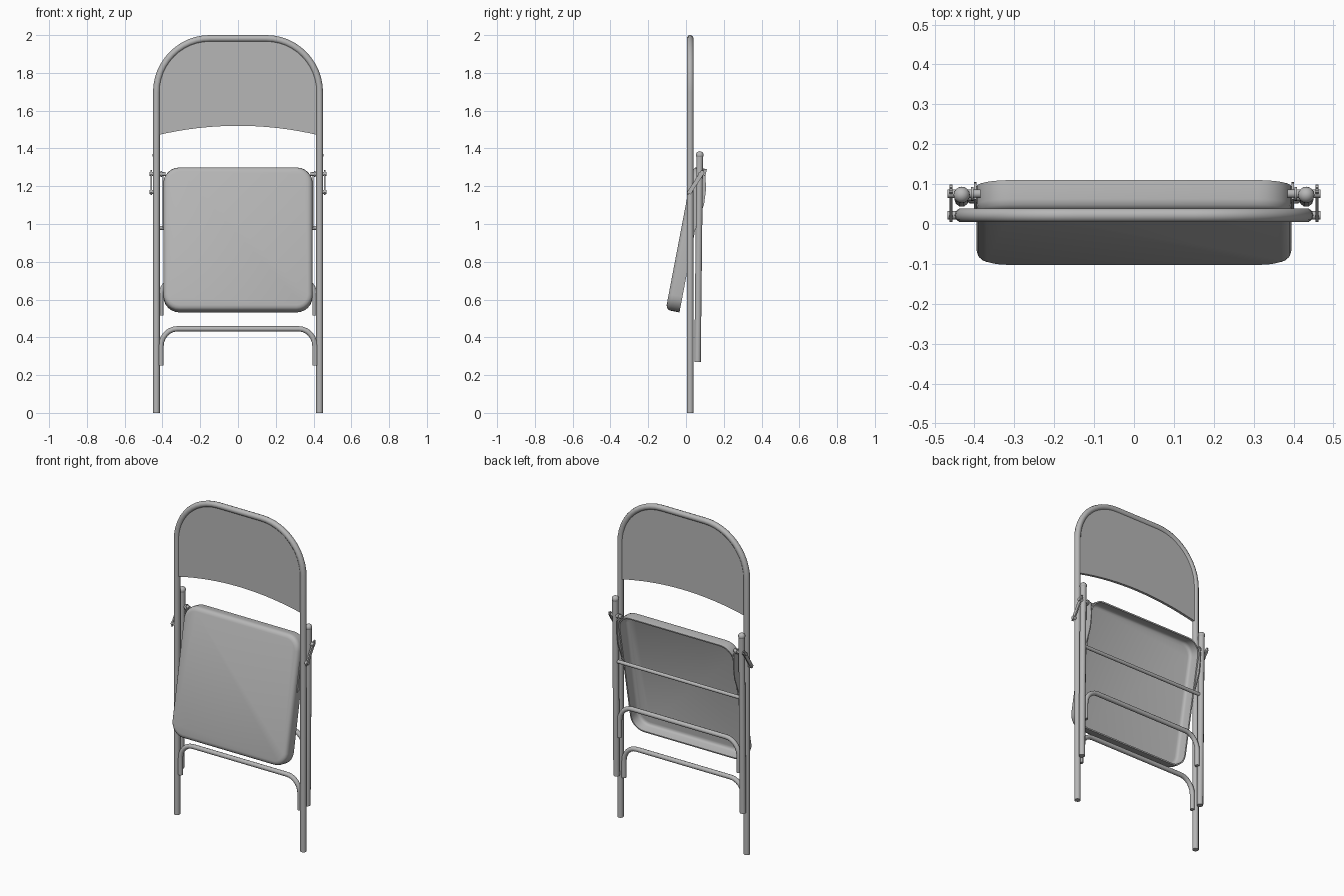
import bpy, bmesh, math
from mathutils import Matrix, Vector

old = bpy.data.objects.get("Cube")
if old:
    bpy.data.objects.remove(old, do_unlink=True)

GREY = (0.47, 0.47, 0.47, 1)
metal = bpy.data.materials.new("grey_metal")
metal.use_nodes = True
metal.diffuse_color = GREY
metal.node_tree.nodes["Principled BSDF"].inputs["Base Color"].default_value = GREY


def finish(obj, angle=40):
    bpy.ops.object.select_all(action='DESELECT')
    obj.select_set(True)
    bpy.context.view_layer.objects.active = obj
    bpy.ops.object.convert(target='MESH')
    obj = bpy.context.object
    obj.data.materials.clear()
    obj.data.materials.append(metal)
    bpy.ops.object.shade_smooth_by_angle(angle=math.radians(angle))
    return obj


def tube(name, points, radius):
    cu = bpy.data.curves.new(name, 'CURVE')
    cu.dimensions = '3D'
    cu.bevel_depth = radius
    cu.bevel_resolution = 3
    cu.use_fill_caps = True
    sp = cu.splines.new('POLY')
    sp.points.add(len(points) - 1)
    for p, co in zip(sp.points, points):
        p.co = (*co, 1)
    ob = bpy.data.objects.new(name, cu)
    bpy.context.collection.objects.link(ob)
    return finish(ob)


def from_bmesh(name, bm, thickness=0, offset=0, angle=40):
    bmesh.ops.recalc_face_normals(bm, faces=bm.faces)
    me = bpy.data.meshes.new(name)
    bm.to_mesh(me)
    bm.free()
    ob = bpy.data.objects.new(name, me)
    bpy.context.collection.objects.link(ob)
    if thickness:
        mod = ob.modifiers.new("thickness", 'SOLIDIFY')
        mod.thickness = thickness
        mod.offset = offset
    return finish(ob, angle)


def arch(half, top, rx, rz, n=12):
    """Right-to-left rounded arch as (x, z) pairs."""
    quarter = [(half - rx + rx * math.cos(a), top - rz + rz * math.sin(a))
               for a in (math.pi / 2 * i / n for i in range(n + 1))]
    return quarter + [(-x, z) for x, z in reversed(quarter)]


# Front frame: one bent tube forming legs and back
LEG_X, FRONT_Y, R = 0.432, 0.022, 0.018
bend = arch(LEG_X, 1.982, 0.283, 0.285)
path = [(LEG_X, 0)] + bend + [(-LEG_X, 0)]
tube("front_frame", [(x, FRONT_Y, z) for x, z in path], R)

# Backrest panel with a bowed lower edge
bm = bmesh.new()
w = LEG_X - 0.004
lower = [(-w + 2 * w * i / 16, 0) for i in range(17)]
lower = [(x, 1.52 - 0.05 * (x / w) ** 2) for x, _ in lower]
bm.faces.new([bm.verts.new((x, FRONT_Y, z)) for x, z in bend + lower])
from_bmesh("back_panel", bm, 0.016)


# Seat: shallow pan, open at the rear, tilted forward at its bottom
def rounded_rect(hx, hz, r, n=6):
    pts = []
    for k, (sx, sz) in enumerate([(1, 1), (-1, 1), (-1, -1), (1, -1)]):
        for i in range(n + 1):
            a = math.pi / 2 * (k + i / n)
            pts.append((sx * (hx - r) + r * math.cos(a),
                        sz * (hz - r) + r * math.sin(a)))
    return pts


TILT = Matrix.Translation((0, -0.035, 0.925)) @ Matrix.Rotation(math.radians(-10.8), 4, 'X')
HX, HZ, CORNER, DEPTH = 0.395, 0.386, 0.085, 0.074
bm = bmesh.new()
rings = []
for inset, depth in [(0.026, 0), (0.013, 0.004), (0.004, 0.012), (0, 0.026), (0, DEPTH)]:
    outline = rounded_rect(HX - inset, HZ - inset, CORNER - inset)
    rings.append([bm.verts.new((x, depth, z)) for x, z in outline])
bm.faces.new(rings[0])
for a, b in zip(rings, rings[1:]):
    for i in range(len(a)):
        j = (i + 1) % len(a)
        bm.faces.new((a[i], a[j], b[j], b[i]))
bm.transform(TILT)
from_bmesh("seat_pan", bm, 0.008, -1)


# Rear legs, cross rod and the two bent braces
def rear_y(z):
    return 0.061 + 0.012 * (z - 0.27) / 1.1


def brace(name, top, y):
    pts = [(0.408, top - 0.195)] + arch(0.408, top, 0.085, 0.095, 6) + [(-0.408, top - 0.195)]
    tube(name, [(x, y, z) for x, z in pts], 0.014)


brace("front_brace", 0.445, FRONT_Y)
brace("rear_brace", 0.71, rear_y(0.65))
tube("cross_rod", [(s * 0.425, rear_y(0.98), 0.98) for s in (-1, 1)], 0.011)

for side, s in (("left", 1), ("right", -1)):
    x = s * LEG_X
    tube(side + "_rear_leg", [(x, rear_y(z), z) for z in (0.27, 1.365)], R)

    # Rounded leg cap
    bm = bmesh.new()
    bmesh.ops.create_uvsphere(bm, u_segments=16, v_segments=10, radius=0.0205,
                              matrix=Matrix.Translation((x, rear_y(1.365), 1.365)))
    from_bmesh(side + "_leg_cap", bm)

    # Folding link outside the legs
    bm = bmesh.new()
    link = (Matrix.Translation((s * 0.459, 0.052, 1.22))
            @ Matrix.Rotation(math.radians(-33), 4, 'X')
            @ Matrix.Diagonal((0.008, 0.022, 0.155, 1)))
    bmesh.ops.create_cube(bm, size=1, matrix=link)
    bmesh.ops.bevel(bm, geom=[e for e in bm.edges if abs((e.verts[0].co - e.verts[1].co).x) > 0.006
                              and e.calc_length() < 0.01],
                    offset=0.008, segments=3, affect='EDGES')
    from_bmesh(side + "_folding_link", bm)

    # Pivot pins through the link ends
    tube(side + "_front_pin", [(s * 0.435, 0.022, 1.17), (s * 0.468, 0.022, 1.17)], 0.011)
    tube(side + "_rear_pin", [(s * 0.385, 0.076, 1.265), (s * 0.468, 0.076, 1.265)], 0.011)
    tube(side + "_pin_washer", [(s * 0.402, 0.076, 1.265), (s * 0.409, 0.076, 1.265)], 0.017)

    # Hinge plate along the seat's side wall
    bm = bmesh.new()
    wing = [(0.03, 0.36), (DEPTH, 0.35), (0.09, 0.28), (0.095, 0.2), (DEPTH, 0.08), (0.03, 0.06)]
    bm.faces.new([bm.verts.new((s * 0.398, d, v)) for d, v in wing])
    bm.transform(TILT)
    from_bmesh(side + "_hinge_plate", bm, 0.006)
